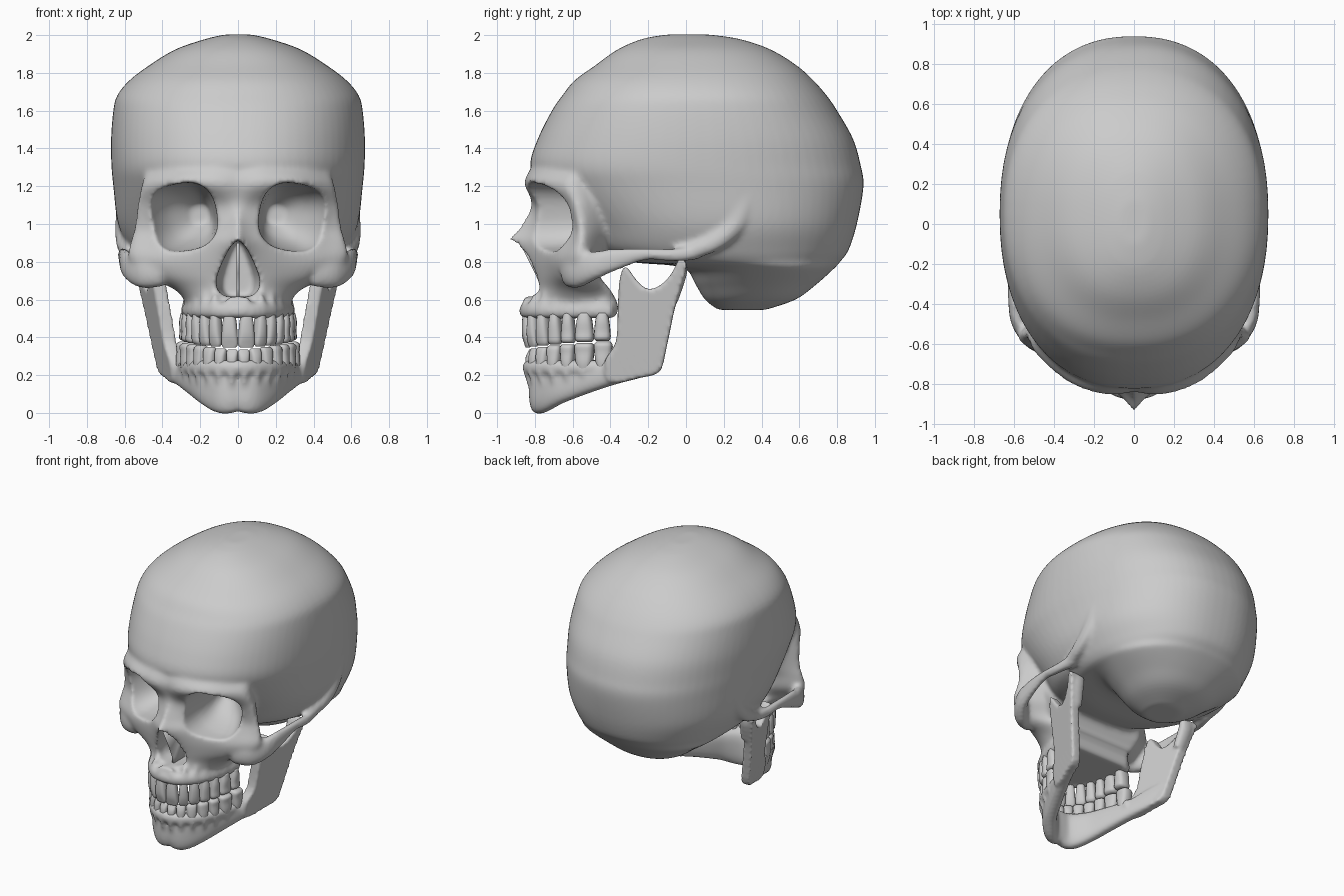
import bpy, bmesh, math
from mathutils import Vector

if "Cube" in bpy.data.objects:
    bpy.data.objects.remove(bpy.data.objects["Cube"])

X, Y, Z = Vector((1, 0, 0)), Vector((0, 1, 0)), Vector((0, 0, 1))


def spline(rows, k=6, loop=False):
    """Catmull-Rom interpolation of rows of numbers."""
    n, out = len(rows), []
    for i in range(n if loop else n - 1):
        four = [rows[(i + j) % n] if loop else rows[min(max(i + j, 0), n - 1)] for j in (-1, 0, 1, 2)]
        for s in range(k):
            t = s / k
            out.append(tuple(.5 * (2 * b + (c - a) * t + (2 * a - 5 * b + 4 * c - d) * t * t
                                   + (3 * b - a - 3 * c + d) * t ** 3) for a, b, c, d in zip(*four)))
    return out if loop else out + [tuple(rows[-1])]


def ring(c, u, v, a, b, n=2.0, k=24):
    """Superellipse around c."""
    pts = []
    for i in range(k):
        co, si = math.cos(i * math.tau / k), math.sin(i * math.tau / k)
        pts.append(c + u * (a * math.copysign(abs(co) ** (2 / n), co)) + v * (b * math.copysign(abs(si) ** (2 / n), si)))
    return pts


def loft(bm, rings):
    vs = [[bm.verts.new(p) for p in r] for r in rings]
    for a, b in zip(vs, vs[1:]):
        for i in range(len(a)):
            j = (i + 1) % len(a)
            bm.faces.new((a[i], a[j], b[j], b[i]))
    bm.faces.new(vs[0])
    bm.faces.new(vs[-1])


def tube(bm, rows, up=Z, n=2.3):
    """Rows are x, y, z, side radius, up radius."""
    rows = spline(rows)
    ps, rings = [Vector(r[:3]) for r in rows], []
    for i, r in enumerate(rows):
        t = (ps[min(i + 1, len(ps) - 1)] - ps[max(i - 1, 0)]).normalized()
        u = t.cross(up).normalized()
        rings.append(ring(ps[i], u, u.cross(t), r[3], r[4], n))
    loft(bm, rings)


def plate(bm, outline, fx, th):
    """Side outline (y, z) given thickness around x = fx(y, z)."""
    loft(bm, [[Vector((fx(y, z) + d, y, z)) for y, z in outline] for d in (-th, th)])


def flip(rows, s):
    return [(s * r[0],) + tuple(r[1:]) for r in rows]


def both(rows):
    return flip(rows[:0:-1], -1) + list(rows)


def make(name, bm):
    bmesh.ops.recalc_face_normals(bm, faces=bm.faces)
    me = bpy.data.meshes.new(name)
    bm.to_mesh(me)
    bm.free()
    for p in me.polygons:
        p.use_smooth = True
    ob = bpy.data.objects.new(name, me)
    bpy.context.scene.collection.objects.link(ob)
    return ob


def remesh(ob, size):
    m = ob.modifiers.new("fuse", 'REMESH')
    m.mode, m.voxel_size, m.use_smooth_shade = 'VOXEL', size, True


def soften(ob, n):
    m = ob.modifiers.new("soften", 'SMOOTH')
    m.factor, m.iterations = .5, n


# braincase: z, front y, back y, half width
skull = bmesh.new()
case = [(.545, .17, .42, .12), (.60, .10, .58, .25), (.68, .05, .69, .36), (.77, -.02, .79, .49),
        (.80, -.30, .815, .53), (.86, -.50, .86, .575), (1.0, -.60, .905, .635), (1.2, -.77, .94, .66),
        (1.31, -.825, .925, .67), (1.45, -.785, .885, .672), (1.6, -.71, .80, .66), (1.68, -.655, .745, .64),
        (1.76, -.59, .675, .575), (1.84, -.48, .585, .47), (1.925, -.36, .445, .33), (1.98, -.23, .28, .17),
        (2.003, -.1, .12, .07)]
loft(skull, [ring(Vector((0, (f + b) / 2, z)), X, Y, w, (b - f) / 2, 2.25, 72) for z, f, b, w in spline(case)])

# face: z, then x, y pairs from the midline round to the rear
face = [(1.32, 0, -.80, .14, -.795, .30, -.72, .43, -.60, .47, -.50, .40, -.30),
        (1.22, 0, -.84, .13, -.855, .30, -.81, .45, -.69, .505, -.58, .42, -.38),
        (1.10, 0, -.82, .07, -.80, .28, -.72, .47, -.625, .53, -.56, .42, -.40),
        (.98, 0, -.885, .07, -.82, .24, -.72, .46, -.60, .55, -.55, .42, -.42),
        (.91, 0, -.945, .08, -.85, .24, -.745, .46, -.62, .57, -.55, .42, -.44),
        (.82, 0, -.87, .11, -.82, .25, -.75, .45, -.66, .58, -.56, .40, -.44),
        (.73, 0, -.82, .13, -.79, .26, -.73, .40, -.66, .50, -.58, .36, -.46),
        (.65, 0, -.79, .12, -.78, .22, -.72, .31, -.63, .33, -.53, .30, -.40),
        (.57, 0, -.825, .11, -.80, .20, -.73, .26, -.60, .27, -.48, .25, -.36),
        (.51, 0, -.86, .10, -.835, .19, -.76, .25, -.62, .27, -.48, .26, -.37)]
rings = []
for r in spline(face):
    half = spline(list(zip(r[1::2], r[2::2])), 5)
    rings.append([Vector((x, y, r[0])) for x, y in both(half)])
loft(skull, rings)

# cheek bones with arches, and the crest behind the ear
arch_bone = [(.40, -.62, .75, .05, .08), (.50, -.58, .745, .05, .085), (.575, -.49, .78, .04, .075),
             (.60, -.38, .81, .03, .06), (.61, -.22, .84, .025, .035), (.605, -.06, .835, .03, .035),
             (.58, .06, .85, .04, .04)]
crest = [(.58, .02, .85, .04, .04), (.61, .15, .90, .045, .035), (.61, .26, 1.0, .05, .04), (.60, .32, 1.16, .05, .04)]
for s in (1, -1):
    tube(skull, flip(arch_bone, s))
    tube(skull, flip(crest, s), X)

# nasal spine and upper gum
tube(skull, [(0, -.74, .605, .04, .03), (0, -.80, .605, .03, .025), (0, -.86, .608, .012, .012)])
upper_arch = [(0, -.845), (.10, -.82), (.18, -.74), (.235, -.62), (.26, -.50), (.265, -.385)]
lower_arch = [(0, -.825), (.09, -.80), (.18, -.72), (.24, -.60), (.275, -.48), (.285, -.385)]
tube(skull, both([(x, y, .54, .038, .042) for x, y in upper_arch]))


# teeth: width along the arch, with roots showing in the gum
def teeth(name, arch, widths, root, tip, rise, bone):
    bm, path, start = bmesh.new(), [Vector((x, y, 0)) for x, y in spline(arch, 20)], 0
    for i, w in enumerate(widths):
        d, k = start + w / 2, 0
        while k < len(path) - 2 and d > (path[k + 1] - path[k]).length:
            d -= (path[k + 1] - path[k]).length
            k += 1
        t = (path[k + 1] - path[k]).normalized()
        c, n = path[k] + t * d, t.cross(Z)
        start += w
        depth, edge = .030 + .003 * i, min(1, .5 + .12 * i)
        end = tip + rise * i
        shape = [(0, .65, .8), (.3, .85, 1), (.65, .98, .95), (.9, 1, edge), (1, .75, edge * .6)]
        for s in (1, -1):
            m = Vector((s, 1, 1))
            loft(bm, [ring((c + Z * (root + (end - root) * f)) * m, t * m, n * m,
                           w * .49 * a, depth * b, 2.8, 16) for f, a, b in spline(shape, 3)])
            p, up = c + n * .018, .1 if tip < root else -.08
            tube(bone, [(s * p.x, p.y, root, .024, .024), (s * p.x * .97, p.y + .012, root + up, .012, .012)], Y)
    return make(name, bm)


teeth("upper_teeth", upper_arch, [.09, .07, .075, .075, .075, .10, .09], .53, .345, .006, skull)

# eye socket and nose openings
cut = bmesh.new()
socket = [(-1.0, .30, 1.035, .19, .182), (-.72, .295, 1.035, .183, .178), (-.60, .285, 1.035, .165, .162),
          (-.48, .25, 1.04, .12, .12), (-.38, .20, 1.05, .05, .05)]
for s in (1, -1):
    u, v = Vector((s * .985, 0, -.17)), Vector((s * .17, 0, .985))
    loft(cut, [ring(Vector((s * x, y, z)), u, v, a, b, 2.6, 40) for y, x, z, a, b in spline(socket)])
drop = both(spline([(0, .618), (.05, .615), (.10, .64), (.115, .70), (.09, .78), (.045, .87), (.006, .915)], 4))
loft(cut, [[Vector((x * k, y, z)) for x, z in drop] for y, k in ((-1.05, 1), (-.72, 1), (-.60, .7))])
openings = make("openings_cutter", cut)
openings.hide_render = True
openings.display_type = 'WIRE'

cranium = make("cranium", skull)
remesh(cranium, .016)
b = cranium.modifiers.new("openings", 'BOOLEAN')
b.operation, b.solver, b.object = 'DIFFERENCE', 'EXACT', openings
remesh(cranium, .0135)
soften(cranium, 5)

# wall inside the nose
bm = bmesh.new()
plate(bm, [(-.88, .90), (-.80, .74), (-.765, .66), (-.765, .60), (-.58, .60), (-.58, .90)], lambda y, z: 0, .008)
make("nasal_septum", bm)

# lower jaw: x, y, bottom z, top z, half thickness
jaw = bmesh.new()
body = [(0, -.783, .008, .26, .046), (.08, -.772, -.004, .26, .05), (.17, -.68, .045, .265, .05),
        (.235, -.55, .095, .27, .048), (.30, -.40, .145, .28, .045), (.36, -.25, .185, .33, .04),
        (.395, -.15, .22, .36, .03)]
tube(jaw, both([(x, y, (lo + hi) / 2, th, (hi - lo) / 2) for x, y, lo, hi, th in body]), n=2.8)
tube(jaw, both([(x, y, .24, .04, .04) for x, y in lower_arch]))
ramus = spline([(-.14, .22), (-.10, .36), (-.06, .55), (-.01, .72), (.002, .79), (-.035, .815), (-.075, .74),
                (-.13, .68), (-.20, .655), (-.26, .70), (-.32, .775), (-.35, .71), (-.36, .58), (-.37, .38),
                (-.43, .27), (-.40, .16), (-.25, .185)], 4, True)
for s in (1, -1):
    plate(jaw, ramus, lambda y, z: s * (.335 + .165 * z + .25 * (y + .22)), .036)
    tube(jaw, flip([(.45, -.07, .60, .03, .04), (.475, -.03, .74, .035, .05), (.475, -.02, .80, .025, .05)], s), X)
teeth("lower_teeth", lower_arch, [.062, .066, .075, .08, .08, .105, .10], .22, .335, .007, jaw)
mandible = make("mandible", jaw)
remesh(mandible, .012)
soften(mandible, 5)
